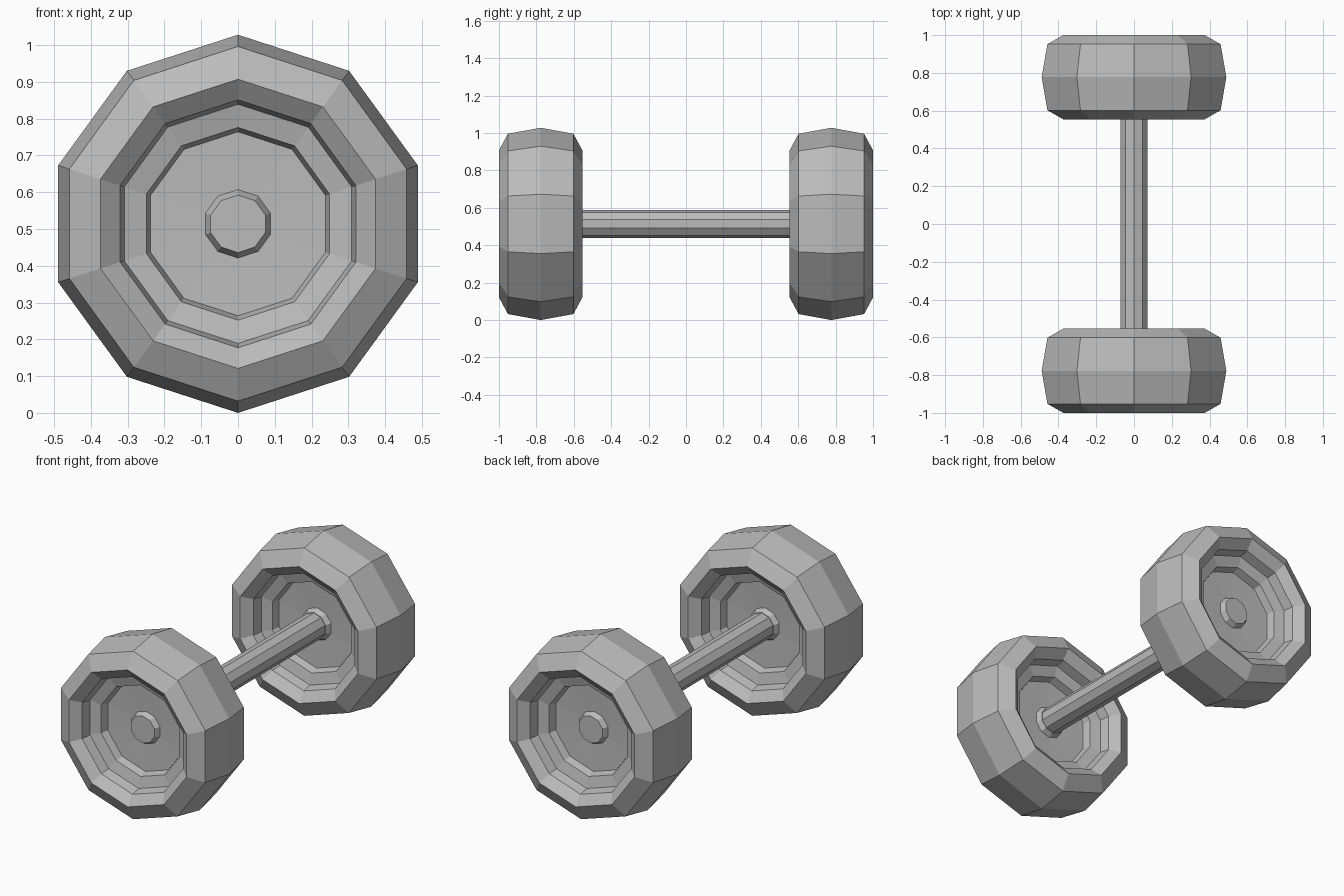
import bpy, bmesh, math

if "Cube" in bpy.data.objects:
    bpy.data.objects.remove(bpy.data.objects["Cube"])

SIDES = 10
CENTRE_Z = 0.514
PLATE_Y = 0.777

grey = bpy.data.materials.new("iron grey")
grey.diffuse_color = (0.5, 0.5, 0.5, 1)
grey.use_nodes = True
grey.node_tree.nodes["Principled BSDF"].inputs["Base Color"].default_value = grey.diffuse_color


def lathe(name, profile, y):
    """Spin (radius, offset) pairs around the bar axis and cap both ends."""
    bm = bmesh.new()
    rings = []
    for r, d in profile:
        angles = [2 * math.pi * i / SIDES for i in range(SIDES)]
        rings.append([bm.verts.new((r * math.sin(a), d, r * math.cos(a))) for a in angles])
    for a, b in zip(rings, rings[1:]):
        for i in range(SIDES):
            j = (i + 1) % SIDES
            bm.faces.new((a[i], a[j], b[j], b[i]))
    bm.faces.new(rings[0])
    bm.faces.new(rings[-1])
    bmesh.ops.recalc_face_normals(bm, faces=bm.faces)
    mesh = bpy.data.meshes.new(name)
    bm.to_mesh(mesh)
    bm.free()
    mesh.materials.append(grey)
    obj = bpy.data.objects.new(name, mesh)
    obj.location = (0, y, CENTRE_Z)
    bpy.context.collection.objects.link(obj)
    return obj


# Half of the weight plate: hub, recessed disc, two steps, rim, bevel
half = [(0.078, 0.088), (0.093, 0.058), (0.25, 0.064), (0.262, 0.108),
        (0.325, 0.124), (0.337, 0.180), (0.393, 0.223), (0.482, 0.175)]
plate = half + [(0.514, 0)] + [(r, -d) for r, d in reversed(half)]

lathe("front_weight", plate, -PLATE_Y)
lathe("back_weight", plate, PLATE_Y)

# Handle bar between the hubs
lathe("handle_bar", [(0.075, -0.70), (0.075, 0.70)], 0)
